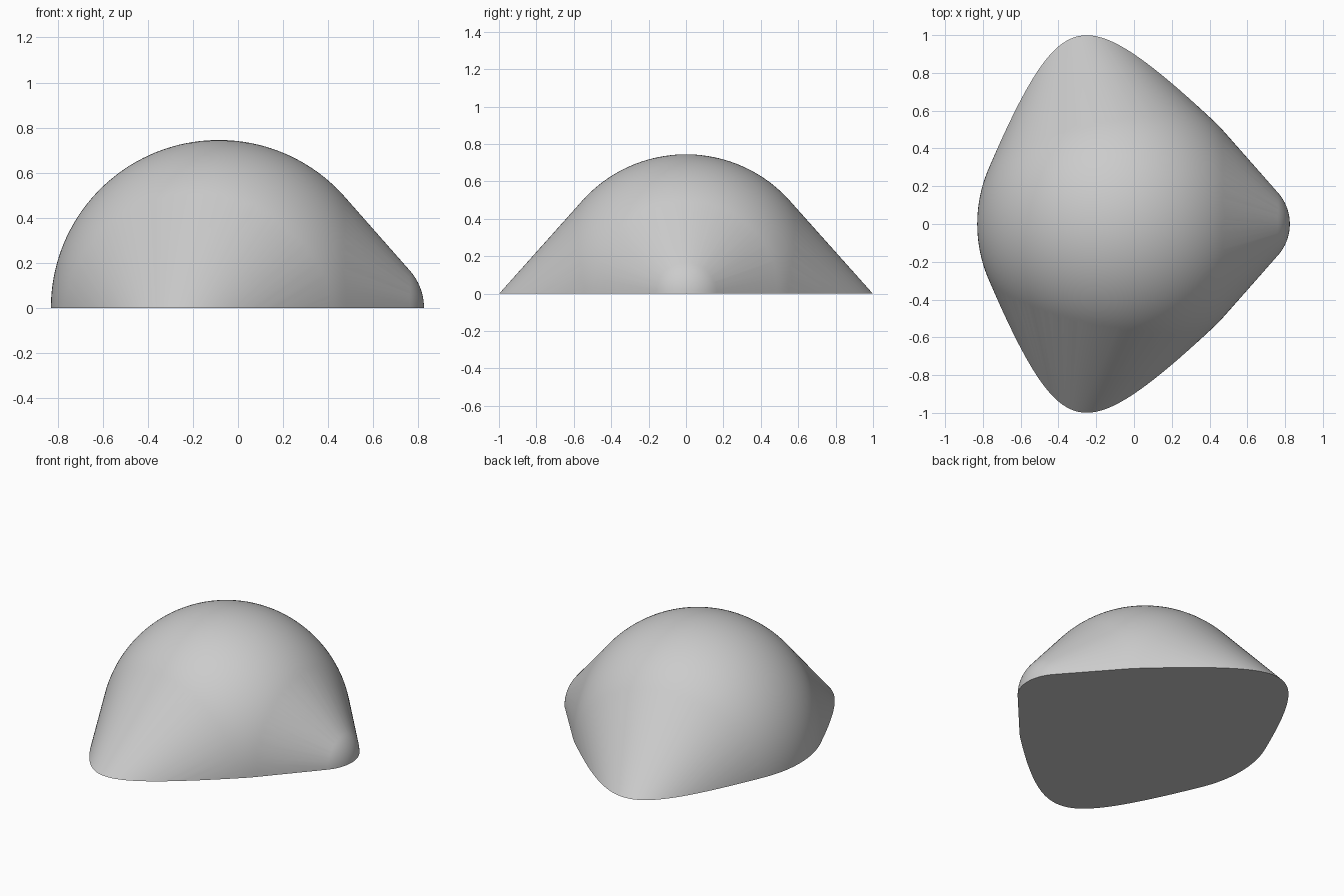
import bpy
import bmesh
from mathutils import Matrix, Vector

cube = bpy.data.objects.get("Cube")
if cube:
    bpy.data.objects.remove(cube, do_unlink=True)

# One plain grey material
grey = bpy.data.materials.new("plain_grey")
grey.use_nodes = True
colour = (0.6, 0.6, 0.6, 1)
grey.diffuse_color = colour
grey.node_tree.nodes["Principled BSDF"].inputs["Base Color"].default_value = colour


def ball_points(centre, radius, segments):
    """Points of a fine ball."""
    ball = bmesh.new()
    bmesh.ops.create_uvsphere(ball, u_segments=segments, v_segments=segments // 2,
                              radius=radius, matrix=Matrix.Translation(centre))
    points = [v.co.copy() for v in ball.verts]
    ball.free()
    return points


# Main dome, small nose ball, and two side tips that lie below the floor
points = ball_points((-0.085, 0, 0), 0.745, 160)
points += ball_points((0.575, 0, 0), 0.25, 96)
points += [Vector((-0.35, side * 1.267, -0.30)) for side in (-1, 1)]

# Stretch a convex skin over everything
bm = bmesh.new()
for p in points:
    bm.verts.new(p)
bmesh.ops.convex_hull(bm, input=bm.verts[:])
bmesh.ops.delete(bm, geom=[v for v in bm.verts if not v.link_faces], context='VERTS')

# Cut flat at the floor and close the base
bmesh.ops.bisect_plane(bm, geom=bm.verts[:] + bm.edges[:] + bm.faces[:], dist=1e-5,
                       plane_co=(0, 0, 0), plane_no=(0, 0, 1), clear_inner=True)
rim = [e for e in bm.edges if e.is_boundary]
bmesh.ops.contextual_create(bm, geom=rim)
bmesh.ops.recalc_face_normals(bm, faces=bm.faces[:])

# Smooth skin with a sharp rim
for f in bm.faces:
    f.smooth = True
for e in rim:
    e.smooth = False

mesh = bpy.data.meshes.new("lobed_dome")
bm.to_mesh(mesh)
bm.free()
mesh.materials.append(grey)
dome = bpy.data.objects.new("lobed_dome", mesh)
bpy.context.collection.objects.link(dome)
